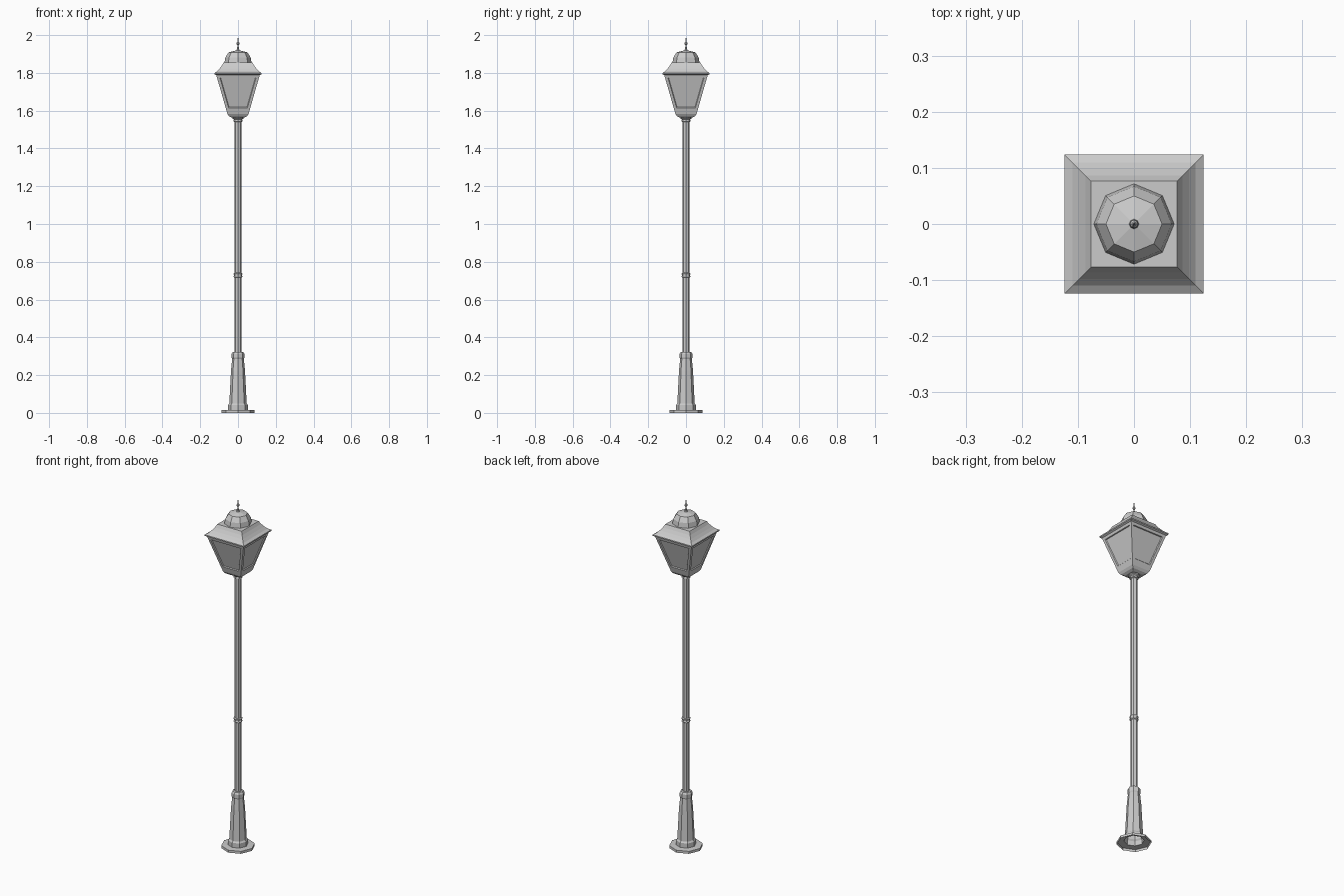
import bpy, bmesh, math

if "Cube" in bpy.data.objects:
    bpy.data.objects.remove(bpy.data.objects["Cube"])


def lathe(name, profile, sides=8, turn=0.0, cap_bottom=False, cap_top=False, pane=None):
    """Stack polygon rings from (radius, height) points; optionally recess one band as panes."""
    bm = bmesh.new()
    # four-sided parts give half-widths rather than corner radii
    k = math.sqrt(2) if sides == 4 else 1.0
    rings = []
    for r, z in profile:
        if r == 0:
            rings.append([bm.verts.new((0, 0, z))])
            continue
        ring = []
        for i in range(sides):
            a = turn + 2 * math.pi * i / sides
            ring.append(bm.verts.new((r * k * math.cos(a), r * k * math.sin(a), z)))
        rings.append(ring)
    panes = []
    for j, (lo, hi) in enumerate(zip(rings, rings[1:])):
        for i in range(sides):
            n = (i + 1) % sides
            if len(hi) == 1:
                f = bm.faces.new((lo[i], lo[n], hi[0]))
            else:
                f = bm.faces.new((lo[i], lo[n], hi[n], hi[i]))
            if j == pane:
                panes.append(f)
    if cap_bottom:
        bm.faces.new(rings[0][::-1])
    if cap_top:
        bm.faces.new(rings[-1])
    bm.normal_update()
    if panes:
        # frame border, then a stepped-in glass surface
        bmesh.ops.inset_individual(bm, faces=panes, thickness=0.015, use_even_offset=True)
        bmesh.ops.inset_individual(bm, faces=panes, thickness=0.003, depth=-0.005,
                                   use_even_offset=True)
    mesh = bpy.data.meshes.new(name)
    bm.to_mesh(mesh)
    bm.free()
    obj = bpy.data.objects.new(name, mesh)
    bpy.context.collection.objects.link(obj)
    return obj


# Foot plate and tapered pedestal, open underneath
lathe("pedestal", [
    (0.088, 0.0), (0.088, 0.014), (0.052, 0.016), (0.052, 0.042), (0.046, 0.050),
    (0.037, 0.225), (0.031, 0.285), (0.034, 0.292), (0.034, 0.312), (0.028, 0.322),
    (0.018, 0.323)])

# Pole and its mid ring
lathe("pole", [(0.018, 0.32), (0.018, 1.56)])
lathe("pole_ring", [
    (0.018, 0.716), (0.024, 0.720), (0.021, 0.728), (0.024, 0.738), (0.018, 0.742)])

# Collar joining the pole to the lantern
lathe("lantern_collar", [
    (0.018, 1.540), (0.024, 1.543), (0.022, 1.553), (0.030, 1.558), (0.030, 1.566)],
    cap_top=True)

# Square lantern body with a recessed pane on each side
lathe("lantern_body", [
    (0.034, 1.563), (0.047, 1.570), (0.056, 1.583), (0.061, 1.600), (0.115, 1.788)],
    sides=4, turn=math.pi / 4, cap_bottom=True, pane=3)

# Flared square roof
lathe("roof", [
    (0.115, 1.788), (0.124, 1.793), (0.124, 1.800), (0.110, 1.809), (0.098, 1.822),
    (0.086, 1.838), (0.077, 1.855)], sides=4, turn=math.pi / 4, cap_bottom=True, cap_top=True)

# Eight-sided dome
lathe("dome", [(0.072, 1.853), (0.067, 1.882), (0.050, 1.909), (0.0, 1.921)])

# Finial spike with bead
lathe("finial", [
    (0.010, 1.916), (0.005, 1.927), (0.003, 1.945), (0.008, 1.952), (0.007, 1.959),
    (0.003, 1.966), (0.0, 2.0)])
